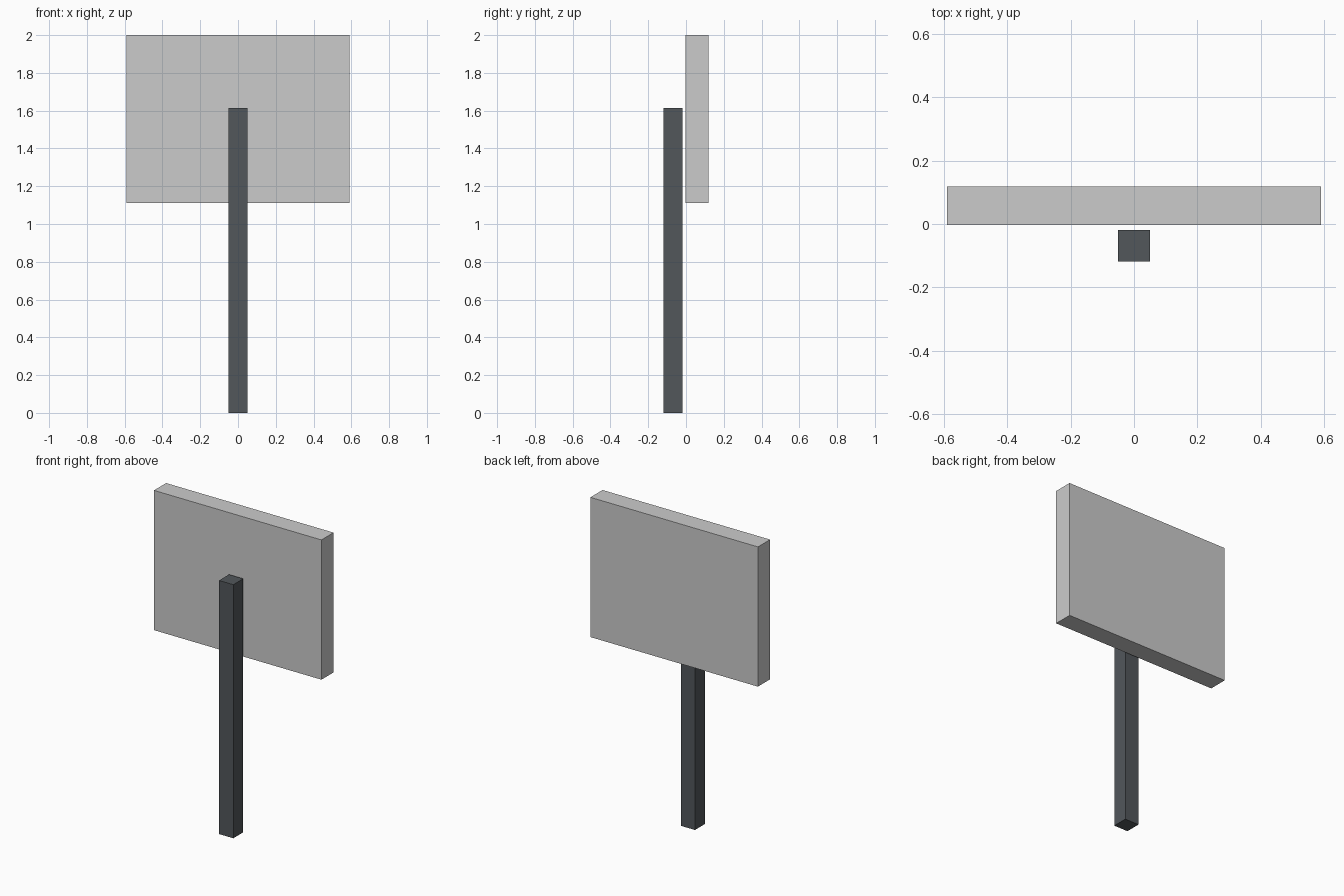
import bpy

if "Cube" in bpy.data.objects:
    bpy.data.objects.remove(bpy.data.objects["Cube"])


def box(name, lo, hi):
    """Axis-aligned box between two corners."""
    centre = [(a + b) / 2 for a, b in zip(lo, hi)]
    bpy.ops.mesh.primitive_cube_add(size=1, location=centre)
    ob = bpy.context.object
    ob.name = name
    ob.scale = [b - a for a, b in zip(lo, hi)]
    bpy.ops.object.transform_apply(location=False, rotation=False, scale=True)
    return ob


# Sign board, just behind the post
box("sign_board", (-0.59, -0.003, 1.11), (0.59, 0.119, 2.0))

# Square post standing on the ground
post = box("post", (-0.05, -0.119, 0.0), (0.05, -0.019, 1.615))
dark = bpy.data.materials.new("dark_grey")
dark.diffuse_color = (0.085, 0.095, 0.105, 1)
dark.use_nodes = True
dark.node_tree.nodes["Principled BSDF"].inputs["Base Color"].default_value = dark.diffuse_color
post.data.materials.append(dark)
